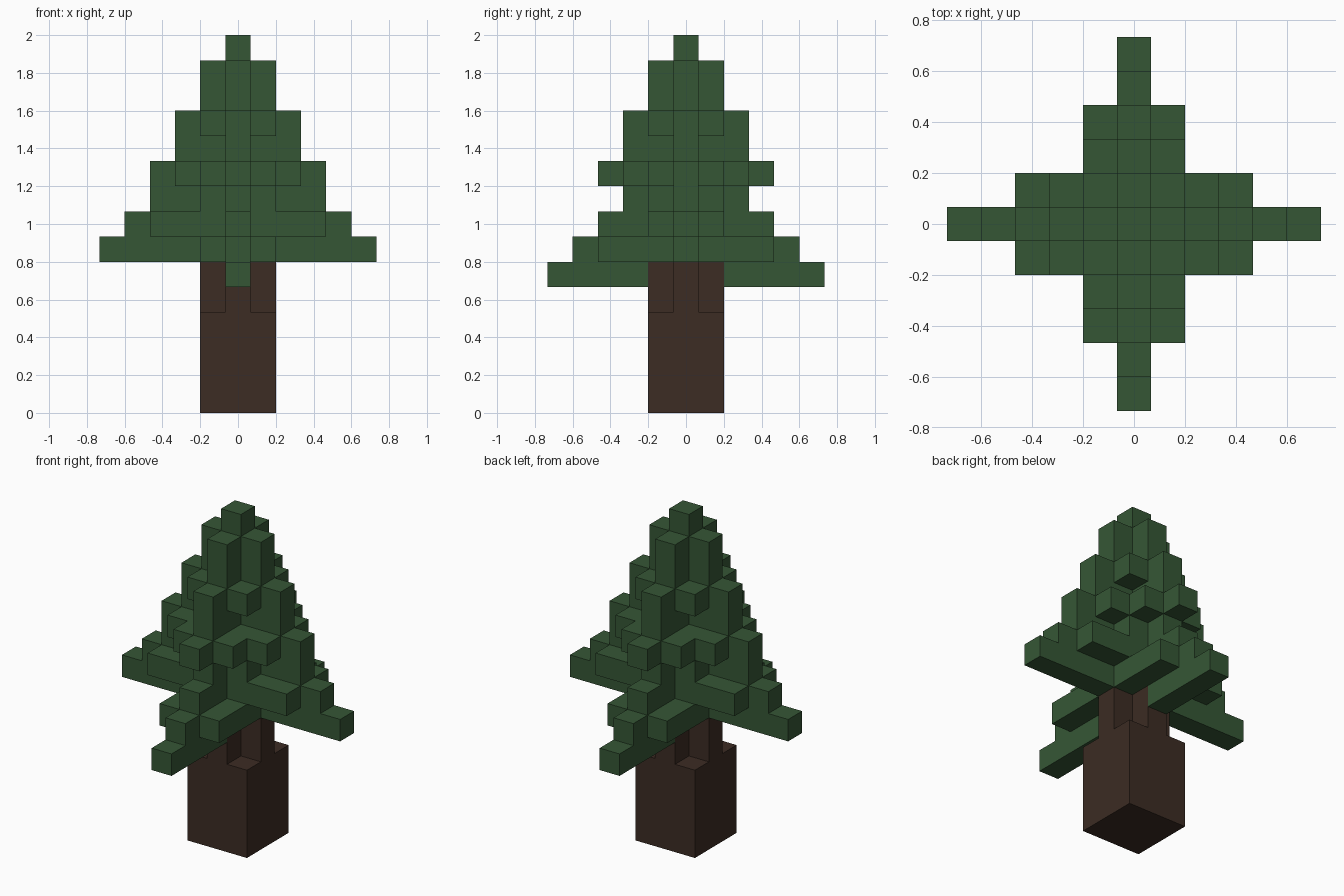
import bpy
import bmesh
from mathutils import Vector

cube = bpy.data.objects.get("Cube")
if cube:
    bpy.data.objects.remove(cube, do_unlink=True)

UNIT = 2 / 15  # the tree is fifteen blocks tall


def material(name, colour):
    mat = bpy.data.materials.new(name)
    mat.use_nodes = True
    mat.diffuse_color = (*colour, 1)
    mat.node_tree.nodes["Principled BSDF"].inputs["Base Color"].default_value = (*colour, 1)
    return mat


def slab(rx, ry, low, high):
    """Blocks within rx and ry of the axis, on layers low to high."""
    return {(x, y, z) for x in range(-rx, rx + 1) for y in range(-ry, ry + 1)
            for z in range(low, high + 1)}


def cross(rx, ry, low, high):
    """Two crossed bars, one block wide."""
    return slab(rx, 0, low, high) | slab(0, ry, low, high)


def diamond(r, layer):
    return {c for c in slab(r, r, layer, layer) if abs(c[0]) + abs(c[1]) <= r}


def build(name, cells, mat):
    """Make the outer skin of a set of blocks, with flat areas merged."""
    bm = bmesh.new()
    for cell in cells:
        for axis in range(3):
            for sign in (-1, 1):
                n = Vector((0, 0, 0))
                n[axis] = sign
                if tuple(int(a + b) for a, b in zip(cell, n)) in cells:
                    continue
                u = Vector((0, 0, 0))
                u[(axis + 1) % 3] = 1
                v = n.cross(u)
                mid = Vector(cell) + Vector((0, 0, 0.5)) + n / 2
                corners = [mid + (a * u + b * v) / 2
                           for a, b in ((-1, -1), (1, -1), (1, 1), (-1, 1))]
                bm.faces.new([bm.verts.new(c * UNIT) for c in corners])
    bmesh.ops.remove_doubles(bm, verts=bm.verts, dist=UNIT / 100)
    bmesh.ops.dissolve_limit(bm, angle_limit=0.01, verts=bm.verts, edges=bm.edges)
    mesh = bpy.data.meshes.new(name)
    bm.to_mesh(mesh)
    bm.free()
    mesh.materials.append(mat)
    obj = bpy.data.objects.new(name, mesh)
    bpy.context.collection.objects.link(obj)


bark = material("dark_brown_bark", (0.045, 0.025, 0.017))
needles = material("pine_green_needles", (0.036, 0.094, 0.036))

# Trunk: square base with a notched neck under the branches
trunk = slab(1, 1, 0, 3) | cross(1, 1, 4, 5)

# Lower boughs: front and back pair hangs one layer below the side pair
foliage = slab(0, 5, 5, 5) - trunk
foliage |= cross(5, 4, 6, 6) | slab(1, 3, 6, 6)
foliage |= cross(4, 3, 7, 7) | slab(3, 1, 7, 7)
foliage |= cross(3, 2, 8, 8) | slab(1, 1, 8, 8)

# Upper tiers: each diamond skirt overhangs the crossed boughs below it
foliage |= diamond(3, 9)
foliage |= cross(2, 2, 10, 10) | diamond(2, 11)

# Crown and tip
foliage |= cross(1, 1, 12, 13) | slab(0, 0, 14, 14)

build("trunk", trunk, bark)
build("foliage", foliage, needles)
